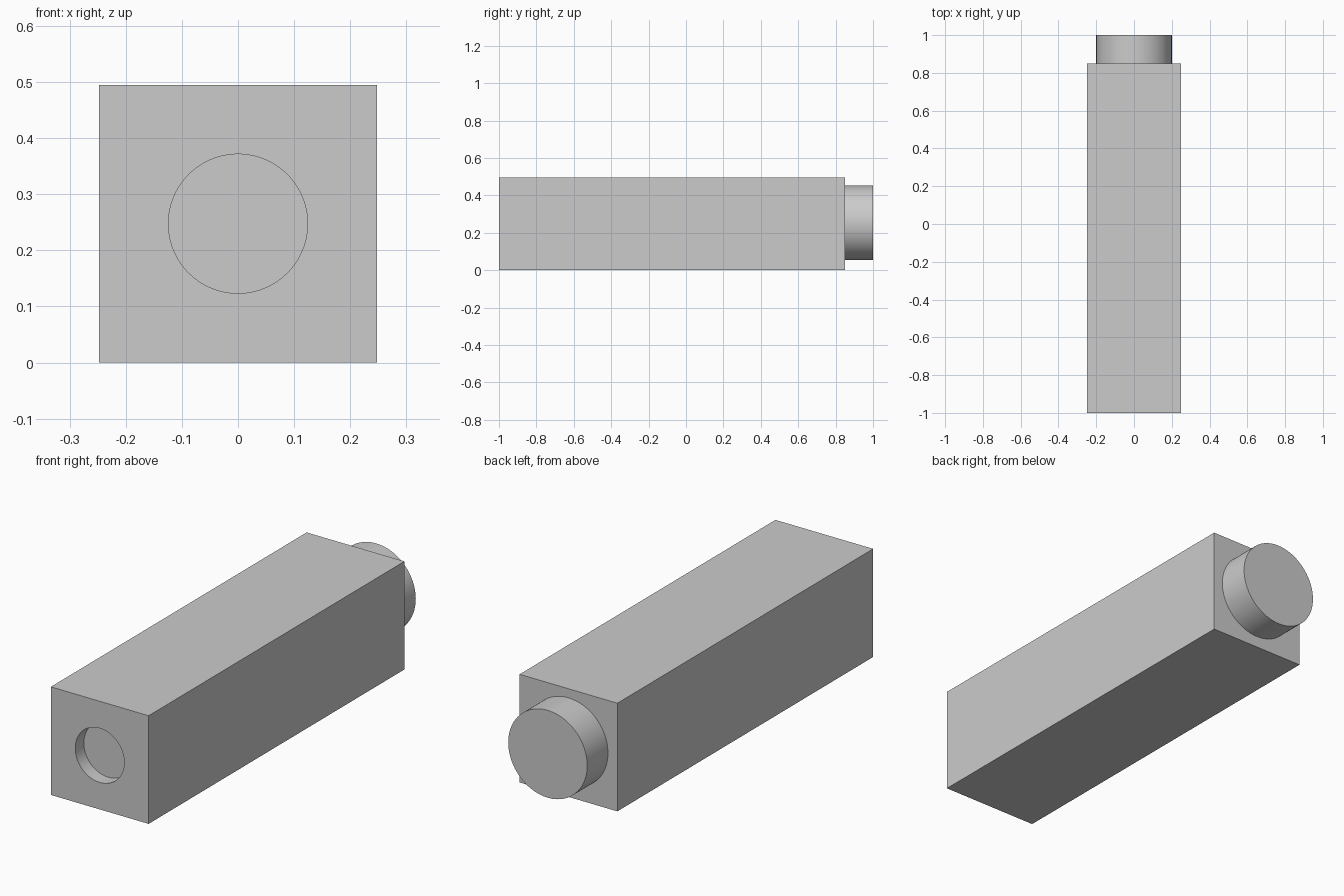
import bpy
import math

cube = bpy.data.objects.get("Cube")
if cube:
    bpy.data.objects.remove(cube, do_unlink=True)

SIDE = 0.495
FRONT, SHOULDER, BACK = -1.0, 0.85, 1.0
MID = SIDE / 2

grey = bpy.data.materials.new("light_grey")
grey.use_nodes = True
colour = (0.6, 0.6, 0.6, 1)
grey.diffuse_color = colour
grey.node_tree.nodes["Principled BSDF"].inputs["Base Color"].default_value = colour


def rod(name, radius, y0, y1, z):
    """Closed cylinder lying along y."""
    bpy.ops.mesh.primitive_cylinder_add(
        vertices=96, radius=radius, depth=y1 - y0,
        location=(0, (y0 + y1) / 2, z), rotation=(math.pi / 2, 0, 0))
    obj = bpy.context.object
    obj.name = name
    obj.data.materials.append(grey)
    return obj


def smooth(obj):
    bpy.ops.object.select_all(action='DESELECT')
    obj.select_set(True)
    bpy.context.view_layer.objects.active = obj
    bpy.ops.object.shade_smooth_by_angle(angle=math.radians(30))


# Square bar
bpy.ops.mesh.primitive_cube_add(size=1, location=(0, (FRONT + SHOULDER) / 2, MID))
body = bpy.context.object
body.name = "square_body"
body.scale = (SIDE, SHOULDER - FRONT, SIDE)
bpy.ops.object.transform_apply(location=False, rotation=False, scale=True)
body.data.materials.append(grey)

# Shallow round socket in the front face
cutter = rod("socket_cutter", 0.124, FRONT - 0.1, FRONT + 0.062, MID)
cutter.hide_render = True
cut = body.modifiers.new("socket", 'BOOLEAN')
cut.operation = 'DIFFERENCE'
cut.solver = 'EXACT'
cut.object = cutter
bpy.context.view_layer.objects.active = body
bpy.ops.object.modifier_apply(modifier=cut.name)
bpy.data.objects.remove(cutter, do_unlink=True)
smooth(body)

# Round end knob on the back, set slightly above centre
smooth(rod("end_knob", 0.2, SHOULDER, BACK, MID + 0.006))
